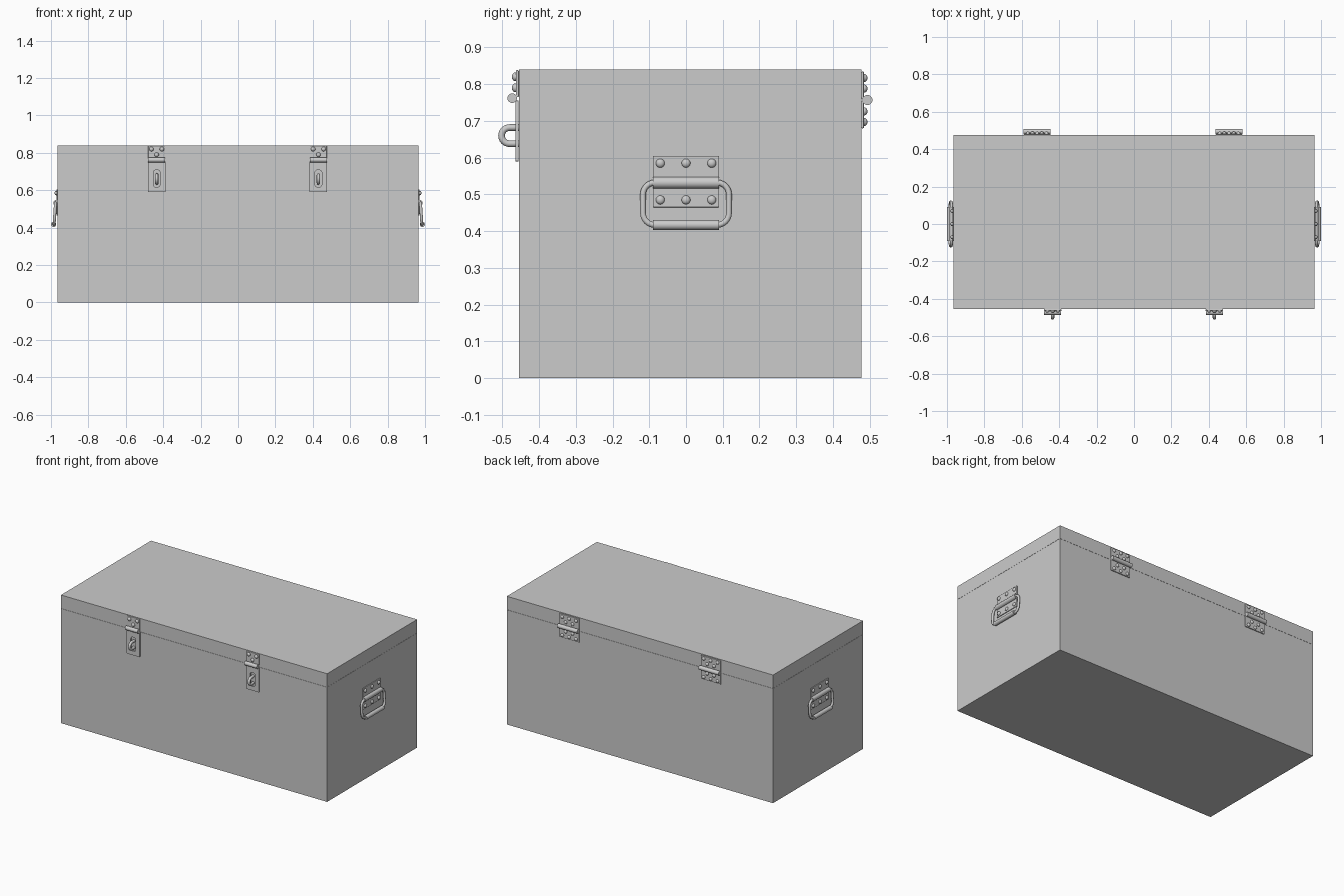
import bpy
from math import pi, sin, cos, radians

if "Cube" in bpy.data.objects:
    bpy.data.objects.remove(bpy.data.objects["Cube"])

FRONT, BACK, SIDE = -0.455, 0.477, 0.965   # case walls


def smooth(obj):
    bpy.ops.object.select_all(action='DESELECT')
    obj.select_set(True)
    bpy.context.view_layer.objects.active = obj
    bpy.ops.object.shade_smooth_by_angle(angle=radians(40))
    return obj


def box(name, x0, x1, y0, y1, z0, z1, bevel=0.0):
    bpy.ops.mesh.primitive_cube_add(size=1, location=((x0 + x1) / 2, (y0 + y1) / 2, (z0 + z1) / 2))
    o = bpy.context.object
    o.name = name
    o.scale = (x1 - x0, y1 - y0, z1 - z0)
    bpy.ops.object.transform_apply(location=False, rotation=False, scale=True)
    if bevel:
        m = o.modifiers.new("soft_edges", 'BEVEL')
        m.width = bevel
        m.segments = 2
    return o


def rod(name, loc, radius, length, axis):
    rot = {'x': (0, pi / 2, 0), 'y': (pi / 2, 0, 0)}[axis]
    bpy.ops.mesh.primitive_cylinder_add(vertices=24, radius=radius, depth=length, location=loc, rotation=rot)
    o = bpy.context.object
    o.name = name
    return smooth(o)


def rivet(name, loc, radius, axis, height):
    bpy.ops.mesh.primitive_uv_sphere_add(segments=16, ring_count=10, radius=radius, location=loc)
    o = bpy.context.object
    o.name = name
    o.scale['xyz'.index(axis)] = height / radius
    return smooth(o)


def curve_part(name, splines, dims='3D', bevel=0.0, extrude=0.0, cyclic=True, loc=(0, 0, 0), rot=(0, 0, 0)):
    cu = bpy.data.curves.new(name, 'CURVE')
    cu.dimensions = dims
    if dims == '2D':
        cu.fill_mode = 'BOTH'
    cu.bevel_depth, cu.extrude, cu.bevel_resolution = bevel, extrude, 4
    for pts in splines:
        s = cu.splines.new('POLY')
        s.points.add(len(pts) - 1)
        for p, c in zip(s.points, pts):
            p.co = (*c, 1)
        s.use_cyclic_u = cyclic
    o = bpy.data.objects.new(name, cu)
    bpy.context.collection.objects.link(o)
    o.location, o.rotation_euler = loc, rot
    bpy.ops.object.select_all(action='DESELECT')
    o.select_set(True)
    bpy.context.view_layer.objects.active = o
    bpy.ops.object.convert(target='MESH')
    return smooth(bpy.context.object)


def rounded(w, h, r, n=6):
    """Outline of a rounded rectangle centred on the origin."""
    pts = []
    for k, (sx, sy) in enumerate([(1, 1), (-1, 1), (-1, -1), (1, -1)]):
        for i in range(n + 1):
            a = (k + i / n) * pi / 2
            pts.append((sx * (w / 2 - r) + r * cos(a), sy * (h / 2 - r) + r * sin(a)))
    return pts


# Case body and lid
box("case_body", -SIDE, SIDE, FRONT, BACK, 0, 0.751)
box("case_lid", -SIDE, SIDE, FRONT, BACK, 0.752, 0.84)

# Front hasps
for x in (-0.435, 0.43):
    box("hasp_upper_plate", x - 0.045, x + 0.045, FRONT - 0.008, FRONT, 0.765, 0.838, 0.002)
    rod("hasp_pivot", (x, FRONT - 0.018, 0.762), 0.013, 0.092, 'x')
    for dx, z in ((-0.028, 0.82), (0.028, 0.82), (0, 0.79)):
        rivet("hasp_rivet", (x + dx, FRONT - 0.009, z), 0.012, 'y', 0.01)
    # slotted lower flap
    slot = [(px, pz - 0.01) for px, pz in rounded(0.036, 0.09, 0.012)]
    curve_part("hasp_slotted_flap", [[(p[0], p[1], 0) for p in rounded(0.094, 0.165, 0.004)],
                                     [(p[0], p[1], 0) for p in slot]],
               dims='2D', extrude=0.004, loc=(x, FRONT - 0.005, 0.6725), rot=(pi / 2, 0, 0))
    # padlock staple
    r, zc, yc = 0.022, 0.66, FRONT - 0.025
    arc = [(0, yc - r * cos(a), zc + r * sin(a)) for a in [(-0.5 + i / 12) * pi for i in range(13)]]
    staple = [(0, FRONT + 0.005, zc - r)] + arc + [(0, FRONT + 0.005, zc + r)]
    curve_part("padlock_staple", [staple], bevel=0.009, cyclic=False, loc=(x, 0, 0))

# Back hinges
for x in (-0.518, 0.508):
    rod("hinge_barrel", (x, BACK + 0.017, 0.757), 0.0135, 0.145, 'x')
    for s, name in ((1, "hinge_upper_leaf"), (-1, "hinge_lower_leaf")):
        za, zb = sorted((0.757 + s * 0.004, 0.757 + s * 0.077))
        box(name, x - 0.072, x + 0.072, BACK, BACK + 0.007, za, zb, 0.002)
        for dx, dz in ((-0.05, 0.06), (0, 0.06), (0.05, 0.06), (-0.025, 0.031), (0.025, 0.031)):
            rivet("hinge_rivet", (x + dx, BACK + 0.008, 0.757 + s * dz), 0.011, 'y', 0.009)

# Side carrying handles
for s, side in ((-1, "left"), (1, "right")):
    wall = s * SIDE
    xa, xb = sorted((wall, wall + s * 0.006))
    box(side + "_handle_plate", xa, xb, -0.09, 0.09, 0.465, 0.605, 0.002)
    rod(side + "_handle_sleeve", (wall + s * 0.006, 0, 0.532), 0.016, 0.18, 'y')
    for y in (-0.07, 0, 0.07):
        for z in (0.585, 0.485):
            rivet(side + "_handle_rivet", (wall + s * 0.007, y, z), 0.012, 'x', 0.009)
    # bail hangs slightly away from the wall towards the grip
    bail = [(s * (0.9795 - 0.065 * pz), py, 0.4745 + pz) for py, pz in rounded(0.234, 0.115, 0.032)]
    curve_part(side + "_handle_bail", [bail], bevel=0.008)
    rod(side + "_handle_grip", (s * 0.986, 0, 0.417), 0.0135, 0.18, 'y')
